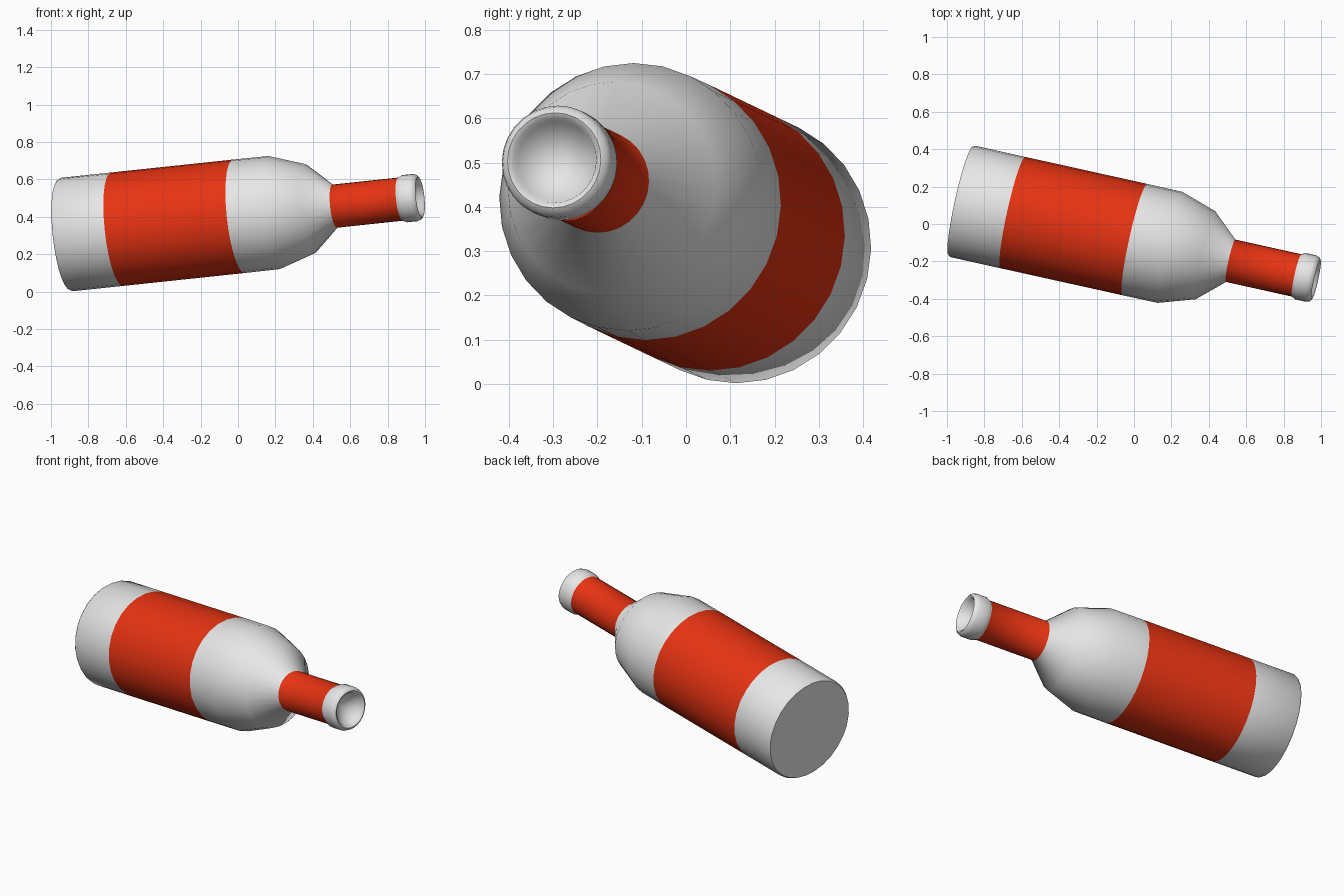
import bpy, bmesh, math
from mathutils import Vector, Matrix

if "Cube" in bpy.data.objects:
    bpy.data.objects.remove(bpy.data.objects["Cube"])

SIDES = 28
BASE = Vector((-0.927, 0.123, 0.304))    # centre of the bottle's bottom
MOUTH = Vector((0.970, -0.297, 0.505))   # centre of the bottle's mouth
axis = MOUTH - BASE
TILT = Matrix.Translation(BASE) @ axis.to_track_quat('Z', 'Y').to_matrix().to_4x4()


def material(name, color):
    m = bpy.data.materials.new(name)
    m.diffuse_color = (*color, 1)
    m.use_nodes = True
    m.node_tree.nodes["Principled BSDF"].inputs["Base Color"].default_value = m.diffuse_color
    return m


glass = material("pale_grey", (0.8, 0.8, 0.8))
red = material("label_red", (0.8, 0.033, 0.006))

# Profile: (distance along the axis, radius, is the band up to the next point red)
PROFILE = [
    (0.0, 0.0, 0), (0.0, 0.297, 0), (0.012, 0.305, 0),       # bottom
    (0.288, 0.305, 1), (0.96, 0.305, 0),                     # body label
    (1.153, 0.304, 0), (1.348, 0.241, 0),                    # shoulder
    (1.487, 0.116, 1), (1.85, 0.116, 0),                     # neck label
    (1.857, 0.120, 0), (1.872, 0.127, 0), (1.93, 0.127, 0),  # rounded lip
    (1.948, 0.121, 0), (1.957, 0.108, 0), (1.95, 0.096, 0),
    (1.93, 0.090, 0), (1.87, 0.0, 0),                        # hollow mouth
]


def lathe(name, profile, mats):
    bm = bmesh.new()
    rings = []
    for t, r, _ in profile:
        n = SIDES if r > 0 else 1
        rings.append([bm.verts.new((r * math.cos(math.tau * i / SIDES),
                                    r * math.sin(math.tau * i / SIDES), t))
                      for i in range(n)])
    for a, b, (_, _, mat) in zip(rings, rings[1:], profile):
        for i in range(SIDES):
            j = (i + 1) % SIDES
            corners = [a[i % len(a)], a[j % len(a)], b[j % len(b)], b[i % len(b)]]
            face = bm.faces.new(list(dict.fromkeys(corners)))
            face.material_index = mat
    bmesh.ops.recalc_face_normals(bm, faces=bm.faces)
    mesh = bpy.data.meshes.new(name)
    bm.to_mesh(mesh)
    bm.free()
    for m in mats:
        mesh.materials.append(m)
    ob = bpy.data.objects.new(name, mesh)
    bpy.context.collection.objects.link(ob)
    return ob


# Tilted bottle with two red labels
bottle = lathe("bottle", PROFILE, [glass, red])
bottle.data.transform(TILT)
bpy.context.view_layer.objects.active = bottle
bottle.select_set(True)
bpy.ops.object.shade_smooth_by_angle(angle=math.radians(44))
